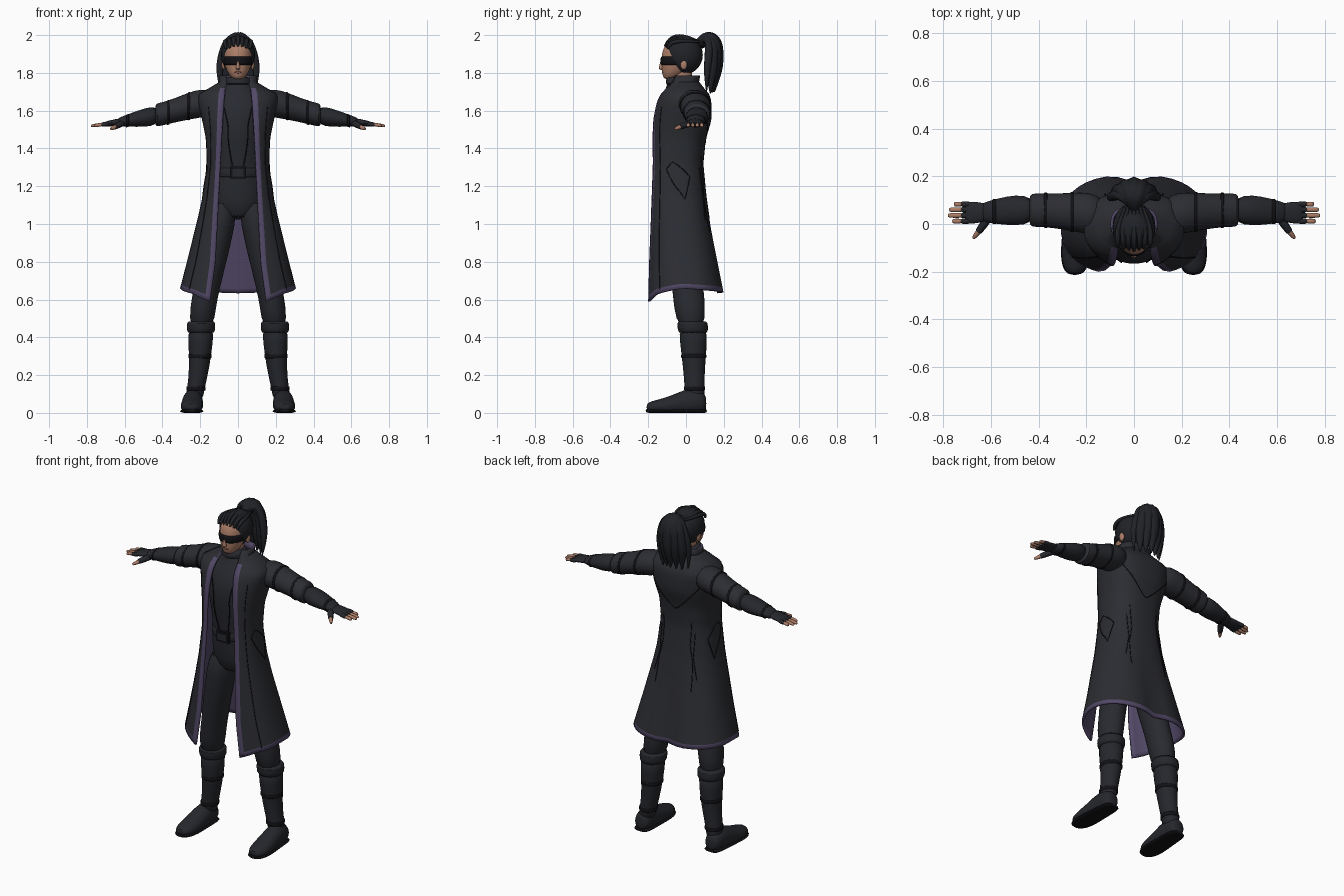
import bpy, bmesh, math
from mathutils import Vector

cube = bpy.data.objects.get("Cube")
if cube:
    bpy.data.objects.remove(cube, do_unlink=True)


def material(name, r, g, b):
    m = bpy.data.materials.new(name)
    m.use_nodes = True
    m.diffuse_color = (r, g, b, 1)
    bsdf = m.node_tree.nodes["Principled BSDF"]
    bsdf.inputs["Base Color"].default_value = (r, g, b, 1)
    bsdf.inputs["Roughness"].default_value = 0.8
    return m


COAT = material("charcoal coat", .025, .026, .032)
CLOTH = material("dark cloth", .022, .023, .029)
LEATHER = material("dark leather", .019, .020, .025)
PURPLE = material("purple lining", .085, .065, .135)
SKIN = material("skin", .42, .21, .14)
LIP = material("lip", .27, .11, .08)
HAIR = material("black hair", .015, .016, .020)
BLACK = material("black", .006, .006, .008)


def finish(name, bm, mats, mirror=False, subsurf=1, angle=50):
    mesh = bpy.data.meshes.new(name)
    bm.to_mesh(mesh)
    bm.free()
    ob = bpy.data.objects.new(name, mesh)
    bpy.context.collection.objects.link(ob)
    for m in mats:
        mesh.materials.append(m)
    bpy.ops.object.select_all(action='DESELECT')
    ob.select_set(True)
    bpy.context.view_layer.objects.active = ob
    bpy.ops.object.shade_smooth_by_angle(angle=math.radians(angle))
    if subsurf:
        ob.modifiers.new("round", 'SUBSURF').levels = subsurf
    if mirror:
        ob.modifiers.new("mirror", 'MIRROR').use_clip = False
    return ob


def loft(name, axis, rings, mat, mirror=False, n=16, subsurf=1, caps=True):
    """Rings are (position on axis, centre a, centre b, radius a, radius b)."""
    bm = bmesh.new()
    loops = []
    for t, a, b, ra, rb in rings:
        loop = []
        for i in range(n):
            th = 2 * math.pi * i / n
            p, q = a + ra * math.cos(th), b + rb * math.sin(th)
            co = {'x': (t, p, q), 'y': (p, t, max(q, 0)), 'z': (p, q, t)}[axis]
            loop.append(bm.verts.new(co))
        loops.append(loop)
    for lo, hi in zip(loops, loops[1:]):
        for i in range(n):
            j = (i + 1) % n
            bm.faces.new((lo[i], lo[j], hi[j], hi[i]))
    if caps:
        bm.faces.new(loops[0])
        bm.faces.new(loops[-1])
    bmesh.ops.recalc_face_normals(bm, faces=bm.faces)
    return finish(name, bm, [mat], mirror, subsurf)


def ball(name, centre, radii, mat, mirror=False, cut=None):
    bm = bmesh.new()
    bmesh.ops.create_uvsphere(bm, u_segments=24, v_segments=16, radius=1)
    for v in bm.verts:
        v.co = Vector(centre) + Vector(v.co[i] * radii[i] for i in range(3))
    if cut:
        bmesh.ops.bisect_plane(bm, geom=bm.verts[:] + bm.edges[:] + bm.faces[:],
                               plane_co=cut[0], plane_no=cut[1], clear_inner=True)
    return finish(name, bm, [mat], mirror, 0)


def strand(name, pts, radii, mat, smooth=True, size=1, closed=False):
    cu = bpy.data.curves.new(name, 'CURVE')
    cu.dimensions = '3D'
    cu.bevel_depth, cu.bevel_resolution, cu.resolution_u = size, 2, 6
    cu.use_fill_caps = True
    sp = cu.splines.new('NURBS' if smooth else 'POLY')
    sp.points.add(len(pts) - 1)
    for p, co, r in zip(sp.points, pts, radii):
        p.co, p.radius = (*co, 1), r
    if smooth:
        sp.order_u, sp.use_endpoint_u = 3, True
    sp.use_cyclic_u = closed
    cu.materials.append(mat)
    ob = bpy.data.objects.new(name, cu)
    bpy.context.collection.objects.link(ob)
    return ob


def lerp(table, t):
    """Row of a table sorted by its first column, blended at t."""
    if t <= table[0][0]:
        return table[0][1:]
    for lo, hi in zip(table, table[1:]):
        if t <= hi[0]:
            k = (t - lo[0]) / (hi[0] - lo[0])
            return [p + (q - p) * k for p, q in zip(lo[1:], hi[1:])]
    return table[-1][1:]


# Coat: height, half width, front y, back y, half opening
COAT_ROWS = [(.60, .307, -.215, .207, .15), (.8, .262, -.207, .17, .122), (1.0, .22, -.20, .13, .112),
             (1.15, .187, -.197, .108, .105), (1.32, .165, -.192, .092, .097), (1.45, .17, -.19, .105, .09),
             (1.55, .19, -.182, .135, .083), (1.65, .213, -.158, .135, .075), (1.70, .205, -.13, .118, .07),
             (1.725, .14, -.105, .09, .068), (1.755, .095, -.08, .068, .06), (1.785, .098, -.07, .075, .066)]
HEM = [(0, .035), (.6, .06), (.85, .03), (1, -.01)]


def coat_point(u, z, out=0):
    w, f, b, g = lerp(COAT_ROWS, z)
    a = u * (math.pi - math.asin((g / w) ** 1.25))
    s, c = math.sin(a), math.cos(a)
    x = math.copysign(abs(s) ** .8, s) * (w + out)
    y = (f + b) / 2 + math.copysign(abs(c) ** .8, c) * ((b - f) / 2 + out)
    low = min(max((1.05 - z) / .45, 0), 1)
    if c > 0:
        y -= .03 * low * math.exp(-(x / .06) ** 2)
    return x, y, z + lerp(HEM, abs(u))[0] * low


bm = bmesh.new()
N, ROWS = 18, 36
heights = [.60] + [.627 + (1.785 - .627) * i / ROWS for i in range(ROWS + 1)]
grid = []
for z in heights:
    edge = 1 - .03 / (2.6 * lerp(COAT_ROWS, z)[0])
    us = [k / (N - 1) * edge if abs(k) < N else k / N for k in range(-N, N + 1)]
    grid.append([bm.verts.new(coat_point(u, z)) for u in us])
for r in range(len(grid) - 1):
    for c in range(2 * N):
        f = bm.faces.new((grid[r][c], grid[r + 1][c], grid[r + 1][c + 1], grid[r][c + 1]))
        trim = r == 0 or (c in (0, 2 * N - 1) and heights[r] < 1.72)
        f.material_index = 1 if trim else 0
bm.normal_update()
mid = bm.faces[:][2 * N * 10 + N]
if mid.normal.y < 0:
    bmesh.ops.reverse_faces(bm, faces=bm.faces[:])
coat = finish("coat", bm, [COAT, PURPLE], subsurf=0)
thick = coat.modifiers.new("lining", 'SOLIDIFY')
thick.thickness, thick.offset = .012, -1
thick.material_offset = thick.material_offset_rim = 1

# Coat seams and pockets, laid on the coat surface
SEAMS = {"front_seam": [(.83, 1.62), (.82, 1.3), (.8, .62)],
         "back_seam": [(.2, 1.36), (.17, 1.22), (.2, 1.12), (.17, .95)],
         "back_vent_seam": [(.25, 1.30), (.21, 1.15), (.24, 1.02)],
         "yoke_seam": [(.45, 1.69), (.25, 1.56), (0, 1.43)],
         "pocket": [(.72, 1.29), (.64, 1.33), (.45, 1.25), (.53, 1.13), (.72, 1.29)]}
for name, path in SEAMS.items():
    for side, s in (("left", 1), ("right", -1)):
        pts = [coat_point(s * (p[0] + (q[0] - p[0]) * k / 8), p[1] + (q[1] - p[1]) * k / 8)
               for p, q in zip(path, path[1:]) for k in range(9)]
        strand(f"{side}_{name}", pts, [1] * len(pts), BLACK, False, .0025)

# Shirt, belt and trousers
loft("shirt", 'z', [(1.78, 0, -.033, .058, .062), (1.735, 0, -.03, .068, .07), (1.70, 0, -.022, .12, .092),
                    (1.62, 0, -.025, .17, .138), (1.5, 0, -.03, .15, .145), (1.36, 0, -.03, .13, .115),
                    (1.25, 0, -.025, .135, .107), (1.12, 0, -.02, .15, .102), (1.02, 0, -.02, .09, .08)], CLOTH, n=24)
loft("neck_fold", 'z', [(1.735, 0, -.03, .067, .068), (1.74, 0, -.031, .076, .077), (1.765, 0, -.033, .07, .073),
                        (1.782, 0, -.034, .063, .067)], CLOTH, n=24)
loft("belt", 'z', [(z, 0, -.026, .139, .117) for z in (1.245, 1.25, 1.295, 1.30)], LEATHER, n=24)
for name, x, y, z, mat in (("buckle", .042, .008, .032, BLACK), ("buckle_plate", .03, .012, .02, LEATHER)):
    bm = bmesh.new()
    bmesh.ops.create_cube(bm, size=2)
    for v in bm.verts:
        v.co = (v.co.x * x, v.co.y * y - .142, v.co.z * z + 1.272)
    finish(name, bm, [mat], subsurf=0)
loft("trouser_leg", 'z', [(1.14, .075, -.02, .075, .095), (1.0, .095, -.02, .083, .095), (.8, .135, -.01, .076, .088),
                          (.65, .168, .012, .07, .084), (.56, .185, .018, .07, .085), (.44, .195, .03, .065, .07)],
     CLOTH, True)
for side, s in (("left", 1), ("right", -1)):
    strand(f"{side}_chest_seam", [(s * .085, -.136, 1.65), (s * .05, -.163, 1.54), (s * .055, -.157, 1.43),
                                  (s * .03, -.138, 1.31)], [1] * 4, BLACK, True, .003)

# Boots
loft("boot_shaft", 'z', [(.46, .195, .035, .07, .076), (.38, .198, .04, .067, .074), (.25, .203, .042, .055, .06),
                         (.13, .222, .045, .046, .052), (.05, .237, .048, .05, .056)], LEATHER, True)
loft("boot_cuff", 'z', [(.485, .195, .033, .066, .07), (.482, .195, .034, .078, .084), (.43, .196, .037, .077, .082),
                        (.42, .196, .037, .066, .072)], LEATHER, True)
loft("boot_foot", 'y', [(.108, .238, .05, .03, .04), (.09, .238, .055, .05, .055), (.02, .24, .06, .056, .075),
                        (-.05, .242, .045, .058, .06), (-.12, .245, .035, .062, .042), (-.18, .247, .03, .052, .034),
                        (-.21, .248, .03, .025, .02)], LEATHER, True)
loft("boot_sole", 'y', [(.112, .238, .009, .035, .012), (.09, .238, .009, .055, .014), (-.03, .242, .009, .058, .014),
                        (-.12, .245, .009, .066, .014), (-.185, .247, .01, .055, .014),
                        (-.215, .248, .012, .028, .012)], BLACK, True)
for name, z, x, y, rx, ry in (("ankle_strap", .13, .222, .045, .052, .057), ("shin_strap", .3, .201, .041, .063, .068)):
    loft(name, 'z', [(z + d, x, y, rx, ry) for d in (-.012, -.01, .01, .012)], BLACK, True)

# Sleeves, forearms and gloves
loft("sleeve", 'x', [(.12, .035, 1.64, .075, .06), (.19, .045, 1.64, .09, .078), (.25, .05, 1.628, .083, .074),
                     (.33, .055, 1.603, .074, .066), (.40, .058, 1.583, .071, .062), (.43, .058, 1.577, .072, .064),
                     (.44, .058, 1.575, .055, .05)], COAT, True)
loft("forearm", 'x', [(.42, .058, 1.575, .06, .055), (.5, .058, 1.563, .066, .05), (.57, .053, 1.55, .055, .036),
                      (.62, .05, 1.542, .044, .026), (.64, .05, 1.538, .035, .018)], LEATHER, True)
for x, y, z, r, q in ((.37, .057, 1.59, .076, .067), (.26, .05, 1.624, .086, .076), (.585, .052, 1.547, .054, .035)):
    loft("arm_band", 'x', [(x + d, y, z - d * .3, r, q) for d in (-.008, -.006, .006, .008)], BLACK, True)
loft("palm", 'x', [(.61, .05, 1.543, .035, .02), (.65, .048, 1.537, .045, .018), (.69, .047, 1.531, .048, .016),
                   (.71, .047, 1.528, .042, .011)], LEATHER, True)
for name, y, tip in (("index", .012, .762), ("middle", .036, .78), ("ring", .06, .775), ("little", .083, .755)):
    loft(name + "_glove", 'x', [(.68, y, 1.532, .011, .012), (.705, y, 1.528, .013, .013),
                                (.728, y, 1.526, .0125, .0125)], LEATHER, True, 10)
    loft(name + "_finger", 'x', [(.715, y, 1.527, .011, .011), (.75, y, 1.523, .011, .01),
                                 (tip - .005, y, 1.52, .010, .008), (tip, y, 1.519, .005, .004)], SKIN, True, 10)
for side, s in (("left", 1), ("right", -1)):
    strand(f"{side}_thumb_glove", [(s * .61, .03, 1.535), (s * .63, -.005, 1.525), (s * .652, -.032, 1.514)],
           [.018, .018, .014], LEATHER)
    strand(f"{side}_thumb", [(s * .645, -.025, 1.517), (s * .662, -.045, 1.508), (s * .673, -.06, 1.502)],
           [.012, .012, .006], SKIN)

# Head and face
FACE = [(1.765, 0, -.085, .022, .025), (1.78, 0, -.075, .04, .048), (1.81, 0, -.058, .06, .07),
        (1.85, 0, -.042, .073, .089), (1.90, 0, -.034, .077, .095), (1.94, 0, -.03, .072, .088),
        (1.975, 0, -.02, .05, .06)]
loft("head", 'z', FACE, SKIN, n=24)
loft("neck", 'z', [(1.74, 0, -.025, .05, .055), (1.84, 0, -.015, .052, .06)], SKIN)
loft("nose", 'z', [(1.815, 0, -.128, .008, .008), (1.822, 0, -.132, .014, .014), (1.84, 0, -.13, .009, .012),
                   (1.875, 0, -.124, .007, .008)], SKIN, n=10)
ball("lips", (0, -.121, 1.803), (.02, .007, .006), LIP)
ball("ear", (.077, -.012, 1.845), (.01, .018, .028), SKIN, True)
mask_rings = []
for z, grow in ((1.84, .001), (1.845, .005), (1.865, .006), (1.885, .005), (1.89, .001)):
    _, cy, rx, ry = lerp(FACE, z)
    mask_rings.append((z, 0, cy, rx + grow, ry + grow))
loft("mask", 'z', mask_rings, BLACK, n=24)

# Hair swept back into a high tail
ball("hair_cap", (0, -.016, 1.895), (.09, .105, .105), HAIR, cut=((0, -.1, 1.942), (0, .9, .42)))
ball("hair_tie", (0, .085, 1.96), (.035, .025, .03), BLACK)
TAIL = [(0, .07, 1.955), (.25, .105, 1.99), (.6, .145, 1.965), (.9, .15, 1.88), (1, .145, 1.79), (.9, .14, 1.70)]
for i, (spread, drop, back) in enumerate(((0, .0, .01), (.035, .0, 0), (-.035, .01, 0), (.07, .03, -.012),
                                          (-.07, .02, -.012), (.1, -.0, -.035), (-.1, .0, -.035))):
    pts = [(k * spread, y + back * k, z - drop * k * .3) for k, y, z in TAIL]
    r = .042 if i < 3 else .034 if i < 5 else .022
    strand(f"tail_lock_{i + 1}", pts, [r * k for k in (.6, .8, 1, 1, .8, .1)], HAIR)
for i in range(-3, 4):
    x = i * .021
    strand(f"swept_lock_{i + 4}", [(x, -.112 + abs(x) * .25, 1.94 - abs(x) * .2), (x * 1.1, -.09, 1.985 - abs(x) * .4),
                                   (x * 1.1, -.01, 2.0 - abs(x) * .45), (x * .6, .07, 1.965)],
           [.006, .011, .011, .006], HAIR)
